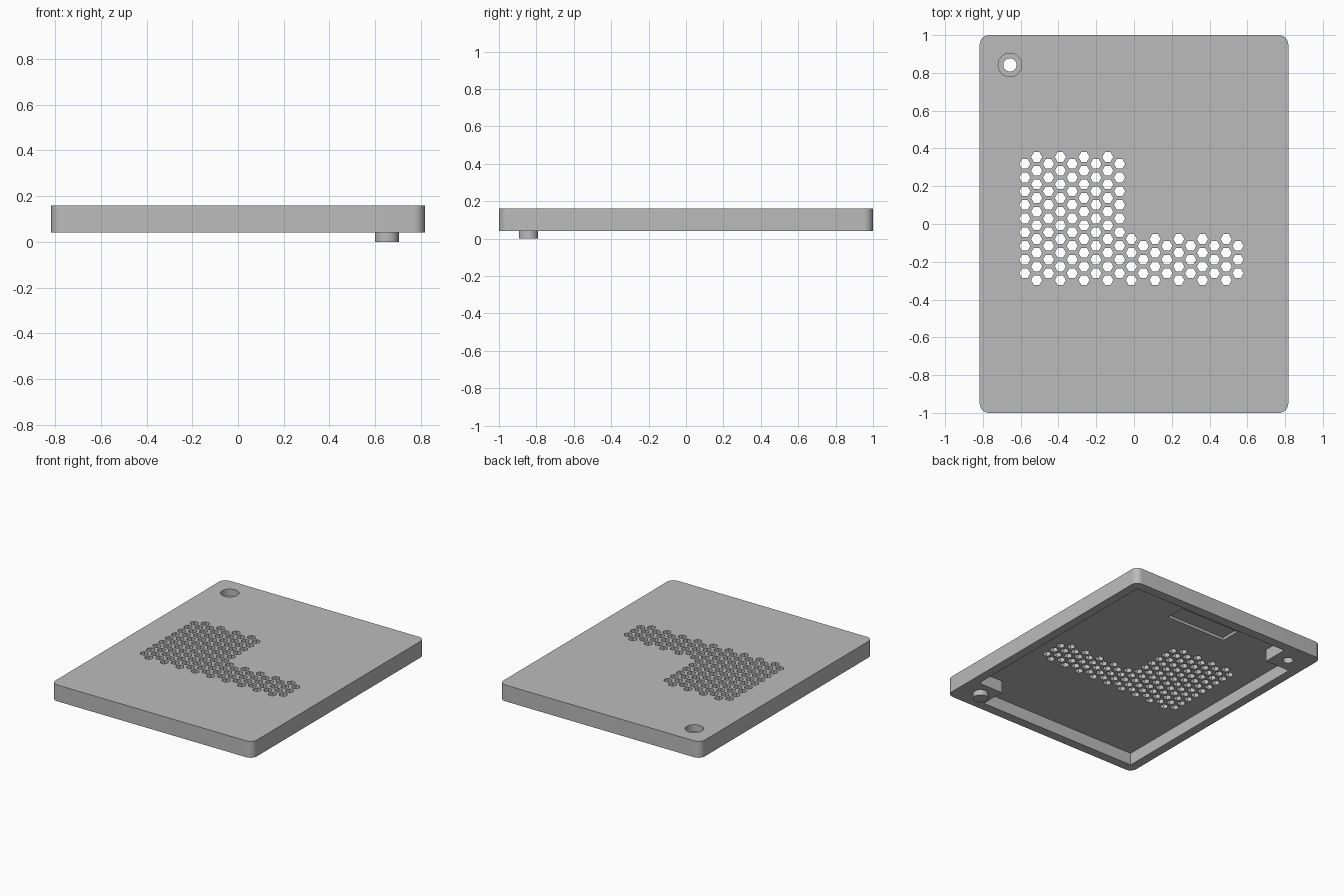
import bpy
import bmesh
from math import cos, sin, pi, sqrt

if "Cube" in bpy.data.objects:
    bpy.data.objects.remove(bpy.data.objects["Cube"], do_unlink=True)

grey = bpy.data.materials.new("plastic_grey")
grey.use_nodes = True
COLOUR = (0.5, 0.5, 0.5, 1.0)
grey.diffuse_color = COLOUR
grey.node_tree.nodes["Principled BSDF"].inputs["Base Color"].default_value = COLOUR


def prisms(name, outlines, z0, z1):
    """Extrude one or more counter-clockwise outlines from z0 to z1."""
    bm = bmesh.new()
    for outline in outlines:
        low = [bm.verts.new((x, y, z0)) for x, y in outline]
        high = [bm.verts.new((x, y, z1)) for x, y in outline]
        bm.faces.new(low[::-1])
        bm.faces.new(high)
        n = len(low)
        for i in range(n):
            j = (i + 1) % n
            bm.faces.new((low[i], low[j], high[j], high[i]))
    mesh = bpy.data.meshes.new(name)
    bm.to_mesh(mesh)
    bm.free()
    mesh.materials.append(grey)
    obj = bpy.data.objects.new(name, mesh)
    bpy.context.collection.objects.link(obj)
    return obj


def ring(x, y, r, sides):
    return [(x + r * cos(2 * pi * i / sides), y + r * sin(2 * pi * i / sides))
            for i in range(sides)]


def rectangle(x0, y0, x1, y1):
    return [(x0, y0), (x1, y0), (x1, y1), (x0, y1)]


def rounded_rectangle(hx, hy, r, steps):
    points = []
    for quarter, (sx, sy) in enumerate([(1, 1), (-1, 1), (-1, -1), (1, -1)]):
        for i in range(steps + 1):
            a = (quarter + i / steps) * pi / 2
            points.append((sx * (hx - r) + r * cos(a), sy * (hy - r) + r * sin(a)))
    return points


def activate(obj):
    bpy.ops.object.select_all(action='DESELECT')
    obj.select_set(True)
    bpy.context.view_layer.objects.active = obj


def cut(obj, cutter):
    cutter.hide_render = True
    mod = obj.modifiers.new("cut", 'BOOLEAN')
    mod.operation = 'DIFFERENCE'
    mod.solver = 'EXACT'
    mod.object = cutter
    activate(obj)
    bpy.ops.object.modifier_apply(modifier=mod.name)
    bpy.data.objects.remove(cutter, do_unlink=True)


BOTTOM, TOP, CEILING = 0.04, 0.16, 0.13
HOLE = (-0.657, 0.842)
PEG = (0.652, -0.842)

# Lid shell with rounded corners
lid = prisms("lid", [rounded_rectangle(0.817, 1.0, 0.05, 8)], BOTTOM, TOP)

# Hollow underside, leaving a solid block in two opposite corners
cx, cy, bx, by = 0.75, 0.93, 0.55, 0.74
cavity = [(-cx, -cy), (bx, -cy), (bx, -by), (cx, -by),
          (cx, cy), (-bx, cy), (-bx, by), (-cx, by)]
cut(lid, prisms("cavity_cutter", [cavity], 0, CEILING))

# Shallow pocket in the ceiling
cut(lid, prisms("pocket_cutter", [rectangle(-0.245, 0.65, 0.245, 0.80)], 0.1, 0.15))

# Stepped screw hole
cut(lid, prisms("screw_cutter", [ring(*HOLE, 0.035, 32)], 0, 0.2))
cut(lid, prisms("counterbore_cutter", [ring(*HOLE, 0.062, 32)], 0.11, 0.2))

# L-shaped honeycomb vent
pitch = 0.0724
hexes = []
for col in range(19):
    x = -0.578 + col * pitch * sqrt(3) / 2
    odd = col % 2
    count = (10 if odd else 9) if col < 9 else (4 if odd else 3)
    y0 = -0.297 if odd else -0.297 + pitch / 2
    hexes += [ring(x, y0 + row * pitch, 0.0295, 6) for row in range(count)]
cut(lid, prisms("vent_cutter", hexes, 0.1, 0.2))

# Locating peg under the other corner block
peg = prisms("locating_peg", [ring(*PEG, 0.052, 32)], 0, BOTTOM + 0.01)

for obj in (lid, peg):
    activate(obj)
    bpy.ops.object.shade_smooth_by_angle(angle=pi / 6)
